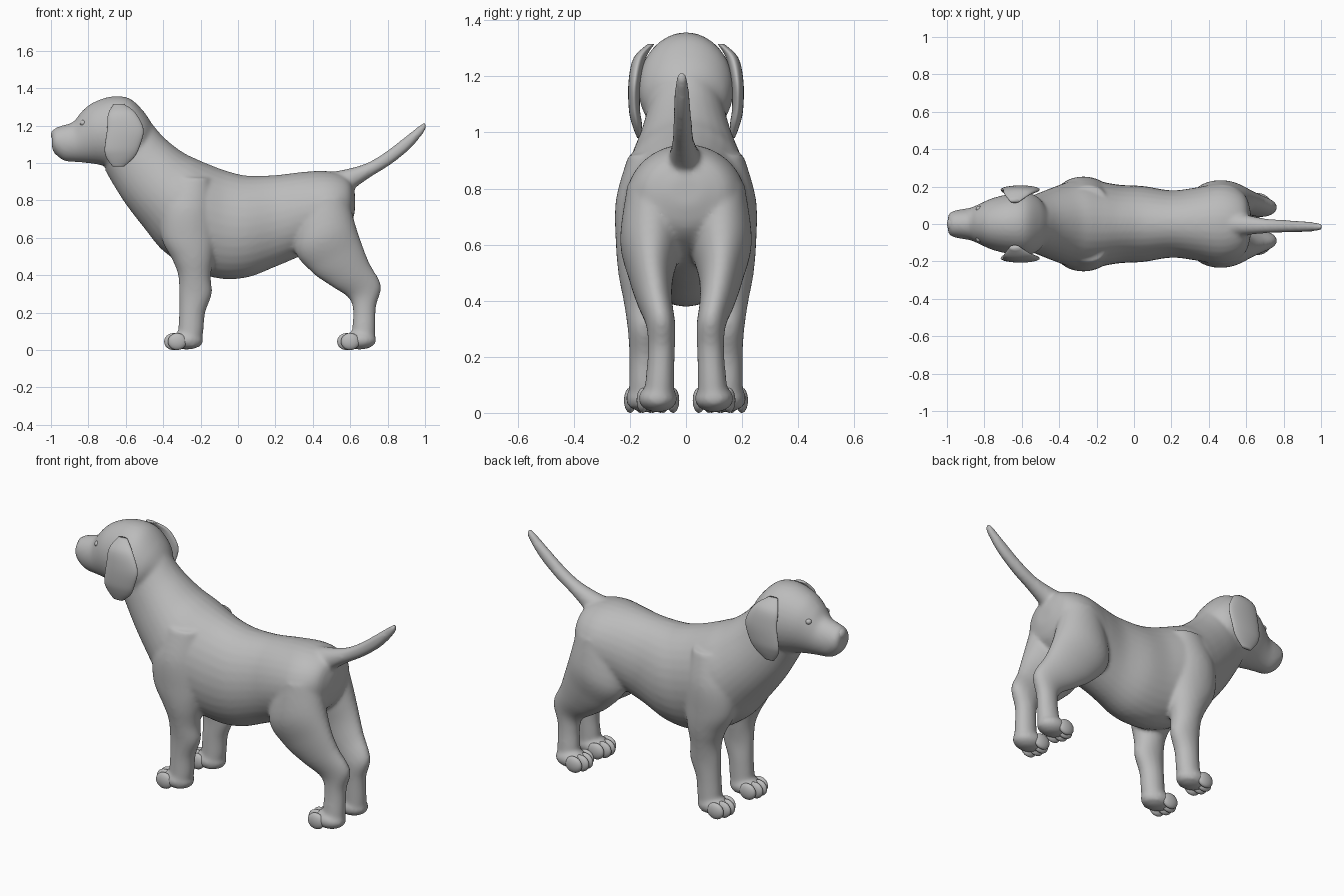
import bpy
import bmesh
import math
from mathutils import Matrix, Vector

default_cube = bpy.data.objects.get("Cube")
if default_cube:
    bpy.data.objects.remove(default_cube, do_unlink=True)

# One plain grey coat for the whole animal
coat = bpy.data.materials.new("grey_coat")
coat.use_nodes = True
coat.diffuse_color = (0.5, 0.5, 0.5, 1)
shader = coat.node_tree.nodes["Principled BSDF"]
shader.inputs["Base Color"].default_value = coat.diffuse_color
shader.inputs["Roughness"].default_value = 0.8


def smooth_sections(sections, steps=5):
    """Pass a smooth curve through every value of the given sections."""
    result = []
    last = len(sections) - 1
    for i in range(last):
        before, start = sections[max(i - 1, 0)], sections[i]
        end, after = sections[i + 1], sections[min(i + 2, last)]
        for step in range(steps):
            t = step / steps
            result.append([
                b + (c - a) * t / 2
                + (a - 2.5 * b + 2 * c - d / 2) * t * t
                + (1.5 * (b - c) + (d - a) / 2) * t ** 3
                for a, b, c, d in zip(before, start, end, after)])
    result.append(sections[-1])
    return result


def loft(mesh, sections, side=1, sides=32):
    """Skin ellipses, each spanning two profile points (x, z, x, z),
    with a half width and an optional sideways offset."""
    rings = []
    padded = [tuple(s) + (0,) * (6 - len(s)) for s in sections]
    for xa, za, xb, zb, width, offset in smooth_sections(padded):
        middle = Vector(((xa + xb) / 2, offset * side, (za + zb) / 2))
        reach = Vector(((xa - xb) / 2, 0, (za - zb) / 2))
        ring = []
        for k in range(sides):
            angle = math.tau * k / sides
            across = Vector((0, width * math.sin(angle), 0))
            ring.append(mesh.verts.new(middle + reach * math.cos(angle) + across))
        rings.append(ring)
    for one, two in zip(rings, rings[1:]):
        for k in range(sides):
            n = (k + 1) % sides
            mesh.faces.new((one[k], one[n], two[n], two[k]))
    mesh.faces.new(rings[0])
    mesh.faces.new(rings[-1])


def ball(mesh, centre, radii):
    """Add a stretched sphere."""
    place = Matrix.Translation(centre) @ Matrix.Diagonal((*radii, 1))
    bmesh.ops.create_uvsphere(mesh, u_segments=24, v_segments=16, radius=1, matrix=place)


def finish(mesh, name):
    """Turn the built mesh into a smooth shaded object."""
    bmesh.ops.recalc_face_normals(mesh, faces=mesh.faces)
    for face in mesh.faces:
        face.smooth = True
    data = bpy.data.meshes.new(name)
    mesh.to_mesh(data)
    mesh.free()
    data.materials.append(coat)
    part = bpy.data.objects.new(name, data)
    bpy.context.collection.objects.link(part)
    return part


# Profiles from nose to tail: upper point, lower point, half width
head = [
    (-.995, 1.16, -.995, 1.08, .04),
    (-.98, 1.185, -.98, 1.05, .064),
    (-.94, 1.2, -.93, 1.012, .077),
    (-.88, 1.22, -.87, 1.005, .087),
    (-.84, 1.27, -.81, 1, .108),
    (-.78, 1.32, -.74, .99, .137),
    (-.68, 1.355, -.66, .97, .16),
    (-.58, 1.345, -.58, .97, .17),
    (-.5, 1.27, -.53, 1, .145),
    (-.45, 1.19, -.5, 1.05, .09),
]
trunk = [
    (-.57, 1.31, -.71, .96, .125),
    (-.49, 1.245, -.67, .89, .135),
    (-.4, 1.14, -.6, .78, .165),
    (-.3, 1.06, -.5, .65, .205),
    (-.22, 1.02, -.4, .53, .235),
    (-.15, .99, -.25, .43, .23),
    (-.06, .957, -.1, .382, .21),
    (.05, .932, .05, .388, .203),
    (.2, .935, .2, .445, .18),
    (.33, .95, .33, .5, .195),
    (.45, .958, .45, .55, .215),
    (.54, .945, .54, .6, .195),
    (.6, .91, .6, .66, .145),
    (.625, .84, .625, .74, .06),
]
tail = [
    (.47, .95, .54, .78, .08),
    (.57, .965, .62, .86, .056, -.005),
    (.69, 1, .71, .925, .04, -.01),
    (.79, 1.06, .815, .99, .034, -.012),
    (.89, 1.137, .92, 1.075, .029, -.014),
    (.97, 1.2, .995, 1.165, .022, -.015),
    (1, 1.22, 1.01, 1.205, .012, -.015),
]

# Limb profiles: front point, rear point, half width, distance from centre
foreleg = [
    (-.35, .92, -.15, .92, .065, .14),
    (-.41, .76, -.13, .76, .1, .15),
    (-.41, .6, -.12, .6, .095, .155),
    (-.35, .48, -.13, .5, .085, .155),
    (-.32, .4, -.145, .39, .072, .15),
    (-.315, .3, -.14, .3, .06, .148),
    (-.315, .2, -.175, .2, .057, .145),
    (-.32, .1, -.185, .1, .058, .145),
    (-.32, .02, -.2, .02, .06, .145),
]
hindleg = [
    (.35, .8, .59, .82, .095, .115),
    (.3, .55, .625, .68, .11, .125),
    (.39, .42, .665, .56, .08, .125),
    (.5, .34, .705, .46, .063, .112),
    (.59, .28, .765, .345, .052, .09),
    (.615, .21, .738, .23, .048, .088),
    (.61, .1, .735, .1, .052, .094),
    (.62, .02, .73, .03, .055, .098),
]
ear = [
    (-.665, 1.315, -.61, 1.315, .012, .125),
    (-.695, 1.26, -.55, 1.27, .022, .165),
    (-.7, 1.18, -.505, 1.18, .022, .183),
    (-.713, 1.08, -.525, 1.09, .02, .184),
    (-.705, 1.03, -.555, 1.03, .018, .175),
    (-.67, .98, -.61, .98, .008, .166),
]
# Paws: toe position along the body, distance from centre
paws = {"front": (-.345, .145), "hind": (.58, .1)}

# Body, head, tail and legs fused into one soft skin
skin = bmesh.new()
for profile in (head, trunk, tail):
    loft(skin, profile)
for side in (-1, 1):
    for limb in (foreleg, hindleg):
        loft(skin, limb, side)
    for x, y in paws.values():
        ball(skin, (x + .07, y * side, .052), (.09, .07, .05))
body = finish(skin, "body")
fuse = body.modifiers.new("fuse", "REMESH")
fuse.mode = "VOXEL"
fuse.voxel_size = .01
fuse.use_smooth_shade = True
soften = body.modifiers.new("soften", "SMOOTH")
soften.factor = .5
soften.iterations = 10

# Paired parts: ears, eyes and toes
for label, side in (("left", -1), ("right", 1)):
    flap = bmesh.new()
    loft(flap, ear, side)
    finish(flap, label + "_ear")

    eye = bmesh.new()
    ball(eye, (-.828, .079 * side, 1.213), (.018, .018, .016))
    finish(eye, label + "_eye")

    for pair, (x, y) in paws.items():
        toes = bmesh.new()
        for k in (-1.5, -.5, .5, 1.5):
            setback = .02 if abs(k) > 1 else 0
            ball(toes, (x + setback, y * side + k * .036, .045), (.05, .022, .045))
        finish(toes, pair + "_" + label + "_toes")

# Nose pad
nose = bmesh.new()
ball(nose, (-.973, 0, 1.15), (.027, .038, .032))
finish(nose, "nose")
